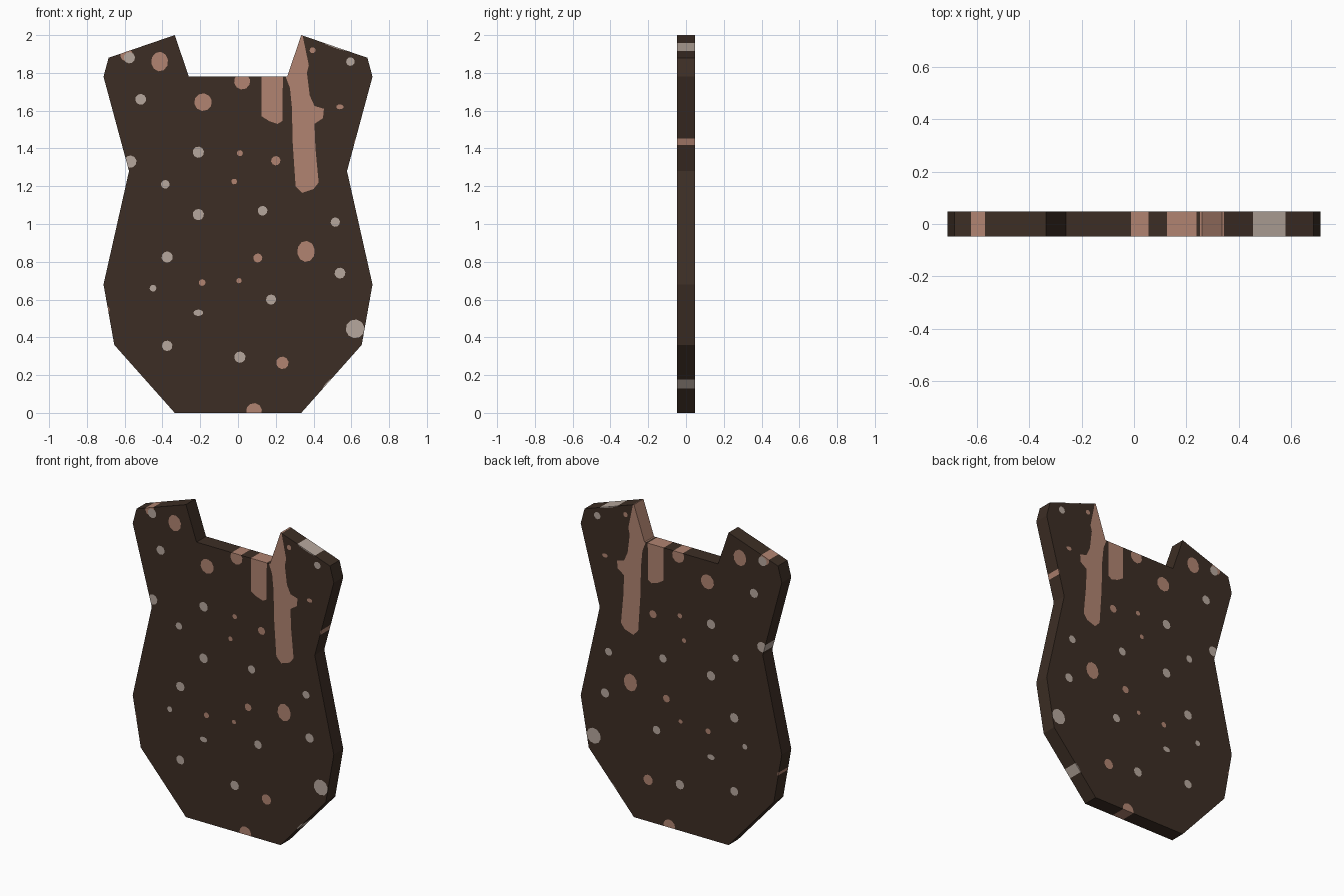
import bpy, math
from mathutils import Vector
from mathutils.geometry import delaunay_2d_cdt

HALF = 0.048  # half thickness of the board


def material(name, rgb):
    m = bpy.data.materials.new(name)
    m.diffuse_color = (*rgb, 1)
    return m


BROWN, PINK, LIGHT = 0, 1, 2
mats = [material("dark brown", (0.046, 0.027, 0.018)),
        material("dusty pink", (0.44, 0.23, 0.165)),
        material("pale grey", (0.47, 0.39, 0.34))]

# Board outline: right half, then its mirror image
right = [(0.335, 0), (0.655, 0.36), (0.712, 0.68), (0.577, 1.28),
         (0.712, 1.78), (0.685, 1.88), (0.335, 2.0), (0.26, 1.78)]
outline = right + [(-x, z) for x, z in reversed(right)]


def blob(x, z, rx, rz=None, tilt=0.0, n=10):
    rz = rz or rx
    c, s = math.cos(tilt), math.sin(tilt)
    pts = []
    for i in range(n):
        a = math.tau * (i + 0.3) / n
        u, v = rx * math.cos(a), rz * math.sin(a)
        pts.append((x + u * c - v * s, z + u * s + v * c))
    return pts


regions = []  # (colour, polygon); later ones win

# Long streaks running down from the notch
regions.append((PINK, [(0.30, 2.02), (0.25, 1.785), (0.275, 1.72), (0.285, 1.62),
                       (0.29, 1.42), (0.305, 1.2), (0.34, 1.165), (0.40, 1.185),
                       (0.427, 1.22), (0.41, 1.4), (0.405, 1.53), (0.45, 1.56),
                       (0.455, 1.61), (0.405, 1.625), (0.38, 1.68), (0.365, 1.8),
                       (0.375, 1.84), (0.35, 1.96), (0.338, 2.02)]))
regions.append((PINK, [(0.125, 1.82), (0.125, 1.57), (0.165, 1.545), (0.21, 1.53),
                       (0.235, 1.545), (0.238, 1.82)]))

# Pink spots
for s in [(-0.59, 1.895, 0.034), (-0.415, 1.86, 0.045, 0.052), (-0.185, 1.645, 0.047),
          (0.022, 1.755, 0.043), (0.01, 1.375, 0.016), (-0.02, 1.225, 0.015),
          (0.2, 1.335, 0.025), (0.105, 0.82, 0.024), (0.36, 0.855, 0.047, 0.056),
          (-0.19, 0.69, 0.018), (0.005, 0.7, 0.014), (0.235, 0.265, 0.033),
          (0.085, 0.01, 0.042), (0.54, 1.62, 0.02, 0.013), (0.395, 1.92, 0.016),
          (0.62, 1.435, 0.006, 0.018, -0.26), (-0.686, 0.55, 0.005, 0.012, 0.19)]:
    regions.append((PINK, blob(*s)))

# Pale spots, the last two lying along the rim
for s in [(-0.575, 1.88, 0.03), (-0.515, 1.66, 0.029), (-0.57, 1.33, 0.033),
          (-0.385, 1.21, 0.023), (-0.21, 1.38, 0.03), (-0.21, 1.05, 0.03),
          (-0.375, 0.825, 0.03), (-0.21, 0.53, 0.026, 0.017), (-0.45, 0.66, 0.018),
          (-0.375, 0.355, 0.028), (0.01, 0.295, 0.03), (0.175, 0.6, 0.027),
          (0.13, 1.07, 0.026), (0.515, 1.01, 0.025), (0.54, 0.74, 0.029),
          (0.62, 0.445, 0.05), (0.595, 1.86, 0.023),
          (0.515, 1.938, 0.068, 0.006, -0.33), (0.471, 0.155, 0.033, 0.005, 0.852)]:
    regions.append((LIGHT, blob(*s)))

# Cut all shapes into one flat sheet
points, faces = [], []
for poly in [outline] + [r[1] for r in regions]:
    faces.append(list(range(len(points), len(points) + len(poly))))
    points += [Vector(p) for p in poly]
flat, _, tris, _, _, owners = delaunay_2d_cdt(points, [], faces, 0, 1e-5)

# Front and back sheets
n = len(flat)
verts = [(p.x, -HALF, p.y) for p in flat] + [(p.x, HALF, p.y) for p in flat]
polys, colours, rim = [], [], {}
for tri, own in zip(tris, owners):
    if 0 not in own:
        continue
    top = max(own)
    colour = regions[top - 1][0] if top else BROWN
    polys += [list(tri), [i + n for i in reversed(tri)]]
    colours += [colour, colour]
    for a, b in zip(tri, list(tri[1:]) + [tri[0]]):
        if (b, a) in rim:
            del rim[(b, a)]
        else:
            rim[(a, b)] = colour

# Rim walls take the colour of the face beside them
for (a, b), colour in rim.items():
    polys.append([b, a, a + n, b + n])
    colours.append(colour)

mesh = bpy.data.meshes.new("spotted_board")
used = {i: k for k, i in enumerate(sorted({i for p in polys for i in p}))}
mesh.from_pydata([verts[i] for i in used], [], [[used[i] for i in p] for p in polys])
for m in mats:
    mesh.materials.append(m)
mesh.polygons.foreach_set("material_index", colours)
mesh.update()
board = bpy.data.objects.new("spotted_board", mesh)
bpy.context.collection.objects.link(board)
